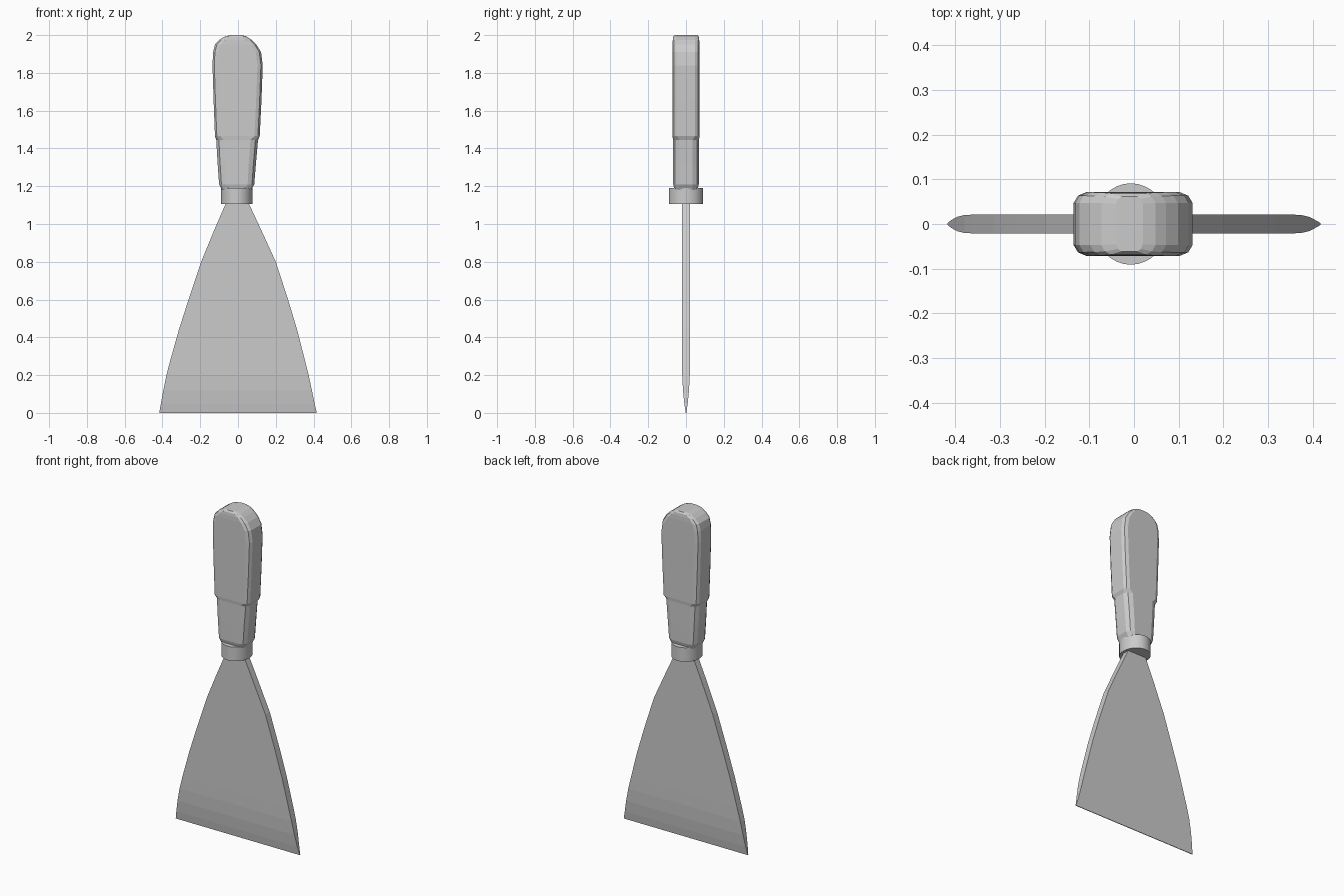
import bpy, bmesh
from math import cos, sin, pi

if "Cube" in bpy.data.objects:
    bpy.data.objects.remove(bpy.data.objects["Cube"])


def loft(name, rings):
    """Skin a stack of equal-length point rings and cap both ends."""
    bm = bmesh.new()
    rows = [[bm.verts.new(p) for p in ring] for ring in rings]
    n = len(rows[0])
    for a, b in zip(rows, rows[1:]):
        for i in range(n):
            j = (i + 1) % n
            bm.faces.new((a[i], a[j], b[j], b[i]))
    bm.faces.new(rows[0][::-1])
    bm.faces.new(rows[-1])
    bmesh.ops.recalc_face_normals(bm, faces=bm.faces)
    mesh = bpy.data.meshes.new(name)
    bm.to_mesh(mesh)
    bm.free()
    obj = bpy.data.objects.new(name, mesh)
    bpy.context.collection.objects.link(obj)
    return obj


# Blade: flared sheet sharpened at the bottom (z, left x, right x, half thickness)
blade = [(0.0, -0.417, 0.417, 0.002), (0.05, -0.408, 0.405, 0.009),
         (0.12, -0.395, 0.391, 0.016), (0.20, -0.379, 0.374, 0.02),
         (0.28, -0.358, 0.354, 0.021), (0.44, -0.313, 0.313, 0.021),
         (0.60, -0.262, 0.265, 0.021), (0.80, -0.195, 0.20, 0.021),
         (0.97, -0.125, 0.122, 0.021), (1.12, -0.06, 0.052, 0.021)]
loft("blade", [[(l, -t, z), (r, -t, z), (r, t, z), (l, t, z)]
               for z, l, r, t in blade])

# Collar: short round ferrule
steps = 32
collar = loft("collar", [[(-0.007 + 0.083 * cos(2 * pi * i / steps),
                           0.091 * sin(2 * pi * i / steps), z)
                          for i in range(steps)] for z in (1.105, 1.19)])
for poly in collar.data.polygons:
    poly.use_smooth = len(poly.vertices) == 4
collar.data.set_sharp_from_angle(angle=pi / 6)


def handle_ring(z, left, right, depth, side, bevel):
    """Rectangle with two-step chamfered corners."""
    mid = side + (depth - side) * 0.68
    b = bevel
    half = [(right - b, -depth), (right - b * 0.35, -mid), (right, -side),
            (right, side), (right - b * 0.35, mid), (right - b, depth)]
    other = [(left + b, depth), (left + b * 0.35, mid), (left, side),
             (left, -side), (left + b * 0.35, -mid), (left + b, -depth)]
    return [(x, y, z) for x, y in half + other]


# Handle: z, left x, right x, half depth, half side-face depth, corner bevel
handle = [(1.18, -0.085, 0.07, 0.06, 0.035, 0.03),
          (1.21, -0.10, 0.086, 0.068, 0.035, 0.035),
          (1.32, -0.108, 0.095, 0.069, 0.035, 0.038),
          (1.445, -0.115, 0.106, 0.069, 0.035, 0.04),
          (1.465, -0.122, 0.115, 0.071, 0.047, 0.028),
          (1.65, -0.129, 0.124, 0.071, 0.047, 0.028),
          (1.84, -0.135, 0.131, 0.071, 0.047, 0.028),
          (1.91, -0.132, 0.122, 0.071, 0.047, 0.028),
          (1.95, -0.122, 0.098, 0.071, 0.047, 0.028),
          (1.975, -0.098, 0.072, 0.07, 0.047, 0.026),
          (1.991, -0.073, 0.048, 0.068, 0.047, 0.022),
          (2.0, -0.04, 0.02, 0.061, 0.045, 0.012)]
loft("handle", [handle_ring(*row) for row in handle])
